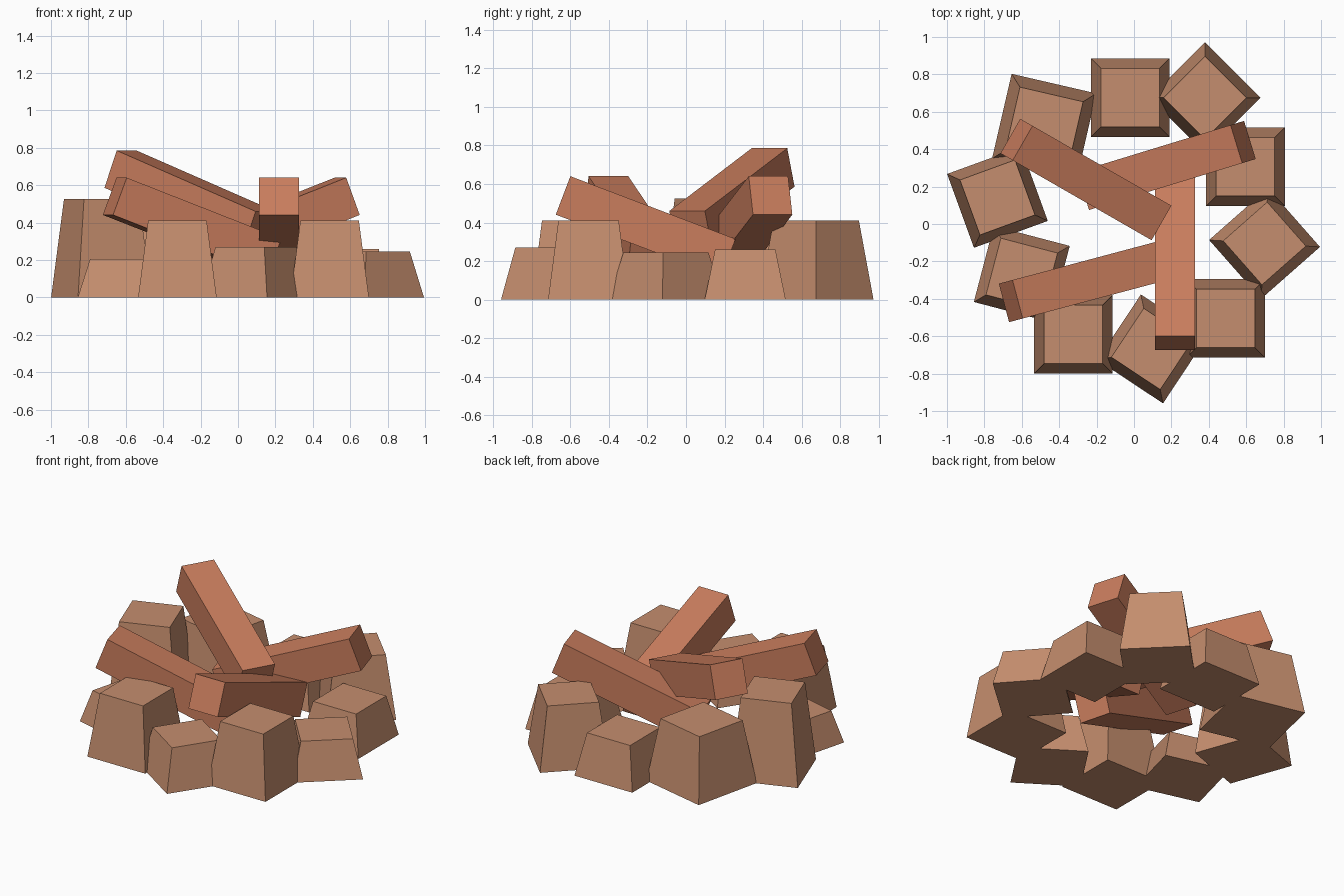
import bpy, bmesh, math
from mathutils import Matrix, Vector

if "Cube" in bpy.data.objects:
    bpy.data.objects.remove(bpy.data.objects["Cube"])


def material(name, rgb):
    m = bpy.data.materials.new(name)
    m.diffuse_color = (*rgb, 1)
    m.use_nodes = True
    m.node_tree.nodes["Principled BSDF"].inputs["Base Color"].default_value = m.diffuse_color
    return m


STONE = material("tan stone", (0.56, 0.27, 0.156))
WOOD = material("red brown wood", (0.585, 0.205, 0.11))


def block(name, size, mat, matrix, taper=1.0):
    """Box with an optionally narrowed top."""
    bm = bmesh.new()
    bmesh.ops.create_cube(bm, size=1)
    for v in bm.verts:
        if v.co.z > 0:
            v.co.x *= taper
            v.co.y *= taper
        v.co = Vector((v.co.x * size[0], v.co.y * size[1], v.co.z * size[2]))
    me = bpy.data.meshes.new(name)
    bm.to_mesh(me)
    bm.free()
    me.materials.append(mat)
    ob = bpy.data.objects.new(name, me)
    ob.matrix_world = matrix
    bpy.context.collection.objects.link(ob)


# Ring of tapered stones: x, y, turn, height, width
stones = [
    (-0.02, 0.676, 0, 0.275, 0.42),
    (0.38, 0.675, 45, 0.41, 0.42),
    (0.596, 0.307, 0, 0.26, 0.42),
    (0.698, -0.104, 41.4, 0.245, 0.42),
    (0.49, -0.505, 0, 0.41, 0.42),
    (0.096, -0.668, 56.5, 0.27, 0.42),
    (-0.324, -0.59, 0, 0.41, 0.42),
    (-0.60, -0.267, 75.3, 0.205, 0.42),
    (-0.73, 0.142, 20, 0.525, 0.42),
    (-0.48, 0.524, -13, 0.41, 0.465),
]
for i, (x, y, turn, h, w) in enumerate(stones):
    m = Matrix.Translation((x, y, h / 2)) @ Matrix.Rotation(math.radians(turn), 4, 'Z')
    block(f"ring_stone_{i + 1}", (w, w, h), STONE, m, 0.745)

# Leaning square logs: centre, heading of the raised end
logs = [
    ((0.219, -0.209, 0.378), -90),
    ((0.174, 0.313, 0.378), 17),
    ((-0.257, 0.238, 0.523), 150.1),
    ((-0.245, -0.302, 0.378), 194.9),
]
for i, (c, heading) in enumerate(logs):
    m = (Matrix.Translation(c) @ Matrix.Rotation(math.radians(heading), 4, 'Z')
         @ Matrix.Rotation(math.radians(-20.8), 4, 'Y'))
    block(f"log_{i + 1}", (0.916, 0.213, 0.213), WOOD, m)
